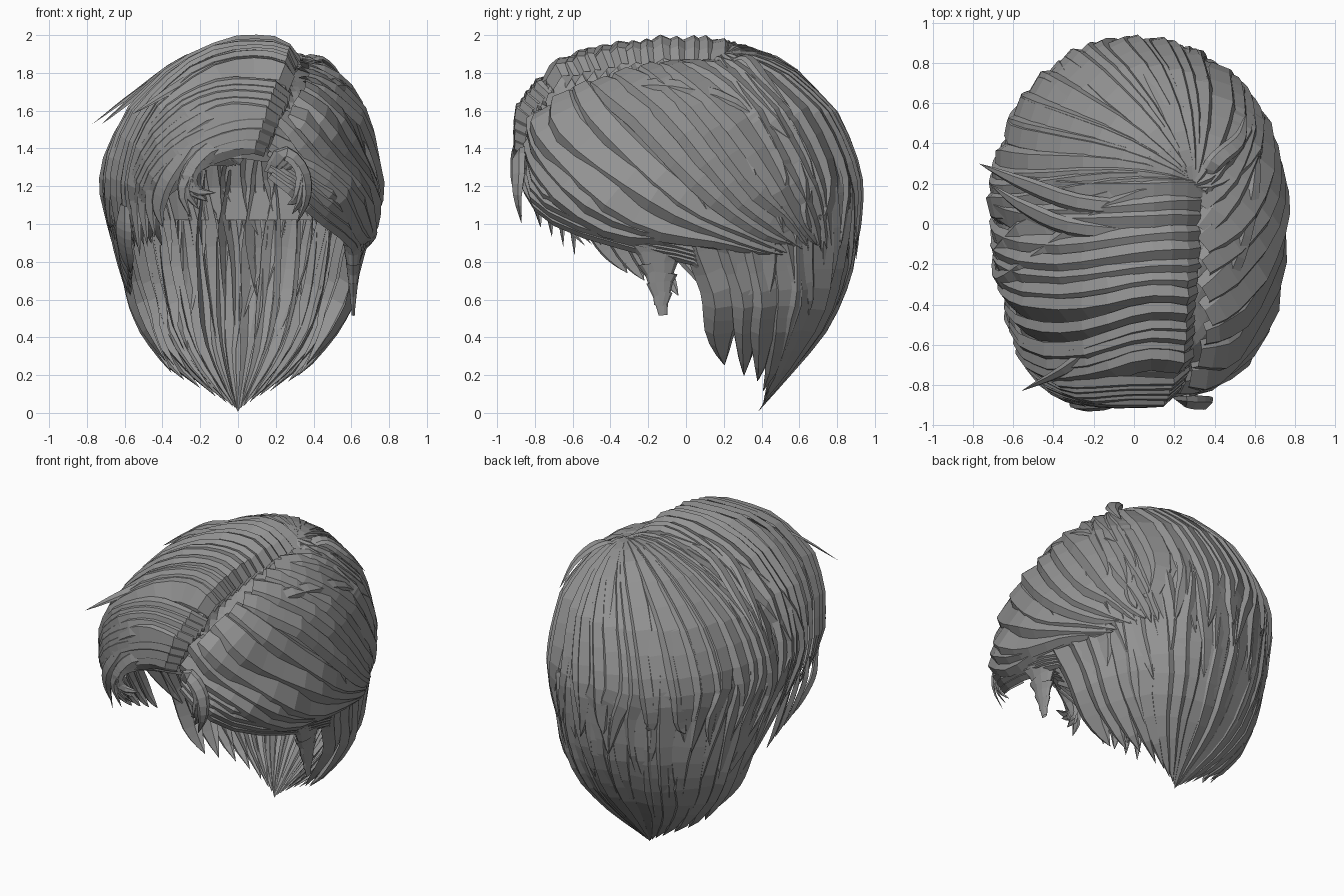
import bpy, bmesh, math, random
from mathutils import Vector, Matrix
from mathutils.bvhtree import BVHTree

if "Cube" in bpy.data.objects:
    bpy.data.objects.remove(bpy.data.objects["Cube"])

random.seed(4)
R = random.uniform
hair = bpy.data.materials.new("hair_grey")
hair.diffuse_color = (0.29, 0.29, 0.29, 1)
hair.use_nodes = True
hair.node_tree.nodes["Principled BSDF"].inputs["Base Color"].default_value = hair.diffuse_color

# Head volume by height: z, left, right, front, back
ROWS = [(0, 0, 0, .38, .38), (.2, -.35, .34, .1, .55), (.4, -.5, .5, -.1, .72),
        (.6, -.59, .61, -.3, .83), (.8, -.64, .65, -.55, .9), (1, -.69, .72, -.8, .92),
        (1.2, -.73, .75, -.91, .93), (1.4, -.69, .73, -.93, .88), (1.6, -.58, .69, -.92, .79),
        (1.8, -.38, .54, -.76, .61), (1.9, -.22, .4, -.55, .46), (1.97, -.05, .22, -.2, .26),
        (2, .08, .08, .05, .05)]
# Hairline: y and the lowest z kept
EDGE = [(-1, 1.42), (-.8, 1.32), (-.45, 1.08), (-.2, 1), (1, 1)]
CENTRE = Vector((0, .05, 1))


def clamp(x):
    return min(max(x, 0), 1)


def table(rows, x):
    x = min(max(x, rows[0][0]), rows[-1][0])
    for a, b in zip(rows, rows[1:]):
        if x <= b[0]:
            f = (x - a[0]) / (b[0] - a[0])
            return [p + (q - p) * f for p, q in zip(a[1:], b[1:])]


def shell(deg, z):
    """Point on the head volume at a heading (0 right, 90 back) and height."""
    l, r, f, b = table(ROWS, z)
    c, s = math.cos(math.radians(deg)), math.sin(math.radians(deg))
    up = clamp((z - .9) / .3)
    n = 2.6 + (.9 if c < 0 else .1) * up if s < 0 else 2.15
    x = (r - l) / 2 * math.copysign(abs(c) ** (2 / n), c)
    if c < 0 and s < 0:
        x *= 1 - .12 * clamp(-3 * s) * up
    return Vector(((l + r) / 2 + x, (f + b) / 2 + (b - f) / 2 * math.copysign(abs(s) ** (2 / n), s), z))


def normal(p):
    return Vector((p.x / .55, p.y / .85, (p.z - 1.05) / .9)).normalized()


def dent(p):
    """Parting groove, slanting down the front, and the lower volume right of it."""
    px = .34 - .2 * clamp((1.75 - p.z) / .45)
    groove = .05 * math.exp(-((p.x - px) / .055) ** 2) * clamp((.25 - p.y) / .15)
    right = .085 * clamp((p.x - px + .06) / .14) * clamp((.1 - p.y) / .6)
    return (groove + right) * clamp((p.z - 1.15) / .25)


def finish(bm, name):
    me = bpy.data.meshes.new(name)
    bm.to_mesh(me)
    bm.free()
    me.materials.append(hair)
    ob = bpy.data.objects.new(name, me)
    bpy.context.collection.objects.link(ob)


# Guide volume, also used for the scalp shell
N, M = 64, 44
grid = [shell(360 * j / N, 2 * math.sin(math.pi / 2 * i / M)) for i in range(M + 1) for j in range(N)]
quads = [(i * N + j, i * N + (j + 1) % N, (i + 1) * N + (j + 1) % N, (i + 1) * N + j)
         for i in range(M) for j in range(N)]
tree = BVHTree.FromPolygons(grid, quads)

bm = bmesh.new()
vs = [bm.verts.new(p - normal(p) * (.05 + dent(p))) for p in grid]
for q in quads:
    c = sum((grid[k] for k in q), Vector()) / 4
    if c.z > table(EDGE, c.y)[0]:
        bm.faces.new([vs[k] for k in q])
bmesh.ops.remove_doubles(bm, verts=bm.verts, dist=.0005)
bmesh.ops.delete(bm, geom=[v for v in bm.verts if not v.link_faces], context='VERTS')
finish(bm, "scalp_shell")


def spline(g, t):
    g = [g[0] * 2 - g[1]] + g + [g[-1] * 2 - g[-2]]
    x = t * (len(g) - 3)
    i = min(int(x), len(g) - 4)
    u = x - i
    a, b, c, d = g[i:i + 4]
    return .5 * (2 * b + (c - a) * u + (2 * a - 5 * b + 4 * c - d) * u * u + (3 * b - a - 3 * c + d) * u ** 3)


def lock(bm, guide, w, off0=0, off1=0, tilt=.2, root=.5, free=False, seg=11):
    """Ridged ribbon tapering to a point; it hugs the head unless free."""
    pts, nor = [], []
    for i in range(seg + 1):
        p = spline([Vector(g) for g in guide], i / seg)
        if not free:
            hit = tree.ray_cast(CENTRE, (p - CENTRE).normalized())[0]
            p = hit if hit else p
            p = p + normal(p) * (off0 + (off1 - off0) * i / seg - .025 - dent(p))
        pts.append(p)
        nor.append(normal(p))
    prev = None
    for i in range(seg):
        t = i / seg
        tan = (pts[i + 1] - pts[max(i - 1, 0)]).normalized()
        side = tan.cross(nor[i]).normalized()
        wt = w * min(1, root + 2.2 * t) * min(1, (1 - t) / .42) ** .8
        row = [bm.verts.new(pts[i] + side * u * wt + nor[i] * wt * (h + tilt * u))
               for u, h in ((-1, -.35), (-.6, .08), (.55, .1), (1, -.4))]
        if prev:
            for j in range(3):
                bm.faces.new((prev[j], prev[j + 1], row[j + 1], row[j]))
        prev = row
    tip = bm.verts.new(pts[-1])
    for j in range(3):
        bm.faces.new((prev[j], prev[j + 1], tip))


# Nape: long lowest layer meeting in a point, its front edges reaching past the ears
bm = bmesh.new()
for i in range(19):
    u = 1 - 2 * i / 18
    h = lambda ext, j=0: 90 - u * (90 + ext * abs(u) ** 3) + R(-j, j)
    lock(bm, [shell(h(0), 1.3), shell(h(0), .9), shell(h(2), .6), shell(h(10, 2), .4 if abs(u) > .5 else .3),
              shell(h(18, 2), .002 + .23 * u * u + R(0, .04) * abs(u))],
         R(.105, .13), -.01, .022, R(-.2, .2))
finish(bm, "nape_locks")

# Middle layer
bm = bmesh.new()
for i in range(16):
    a = 6 + 178 * i / 15
    lock(bm, [shell(a, 1.55), shell(a, 1.2), shell(a + R(-4, 4), .85), shell(a + R(-6, 6), R(.32, .6))],
         R(.085, .12), -.01, .02, R(-.25, .25))
finish(bm, "middle_locks")

# Crown: locks fanning out from the end of the parting, in two overlapping layers
bm = bmesh.new()
crown = Vector((.29, .2, 1.88))
for layer, (n, lo, w) in enumerate(((15, .66, .12), (13, .8, .08))):
    for i in range(n):
        a = 38 + 150 * (i + .5 * layer) / (n - .5) + R(-2, 2)
        b = a + R(-6, 3)
        lock(bm, [crown, crown.lerp(shell(a - 10, 1.72), .5) + Vector((0, 0, .08)), shell(a - 4, 1.65),
                  shell(a + 1, 1.3), shell(b, 1.05), shell(b + R(-6, 4), lo + R(0, .25))],
             w * R(.85, 1.15), .012 * layer, .015 + .015 * layer, R(.15, .35), .25, seg=14)
finish(bm, "crown_locks")

# Left sweep: over the top from the parting, slanting forward, then down the left side
bm = bmesh.new()
for i in range(13):
    k = i / 12
    y0, y1 = -.78 + .95 * k, -.9 + 1.1 * k + R(-.03, .03)
    lock(bm, [(.34, y0, 1.85), (.03, (y0 * 2 + y1) / 3 - .03, 1.97), (-.4, y1 - .05, 1.72),
              (-.67, y1 + .03, 1.32), (-.68, y1 + .18, R(.82, 1))],
         R(.07, .105), R(0, .015), .015, R(.25, .45), .7, seg=15)
finish(bm, "left_sweep_locks")

# Right sweep: from the parting down and back
bm = bmesh.new()
front = [(.2, -.84, 1.46), (.45, -.76, 1.27), (.64, -.42, 1.02), (.7, .05, .93), (.7, .42, .84)]
rear = [(.32, .18, 1.88), (.46, .46, 1.68), (.5, .7, 1.35), (.46, .78, 1.1), (.42, .8, .88)]
for i in range(12):
    k = i / 11
    g = [Vector(a).lerp(Vector(b), k) + Vector((0, R(-.02, .02), R(-.03, .03)))
         for a, b in zip(front, rear)]
    g[0].x = .2 + .13 * min(1, 2.5 * k)
    lock(bm, g, R(.08, .115), .012, .022, R(.2, .4), .7, seg=14)
# Locks above the right ear
for i in range(4):
    d = .045 * i
    lock(bm, [(.2, -.87, 1.42 - d), (.46, -.72, 1.2 - d), (.64, -.25, .97 - d / 2),
              (.68, .08, .86 - d / 2), (.62, .25 - d / 2, .55)], .065, 0, .01, .3, .7)
finish(bm, "right_sweep_locks")

# Fringe swept left across the forehead, with a few tips hanging free
bm = bmesh.new()
for i in range(8):
    k = i / 7
    lock(bm, [(.15 + .17 * k, -.82, 1.38 + .36 * k), (-.06, -.9, 1.43 + .36 * k), (-.31 - .06 * k, -.86, 1.31 + .3 * k),
              (-.45 - .16 * k, -.7 + .06 * k, 1.1 + .14 * k), (-.47 - .17 * k, -.62 + .2 * k, .84 + R(0, .14))],
         R(.07, .09), .012 * k, .005, R(.25, .4), .45, seg=14)
for i in range(4):
    lock(bm, [(-.25 - .07 * i, -.9 + .05 * i, 1.42), (-.38 - .05 * i, -.86 + .06 * i, 1.25),
              (-.43 - .04 * i, -.8 + .06 * i, 1.1), (-.4 - .04 * i, -.77 + .06 * i, .98 - .05 * i)], .05, free=True)
finish(bm, "fringe_locks")

# Small curls hanging over the forehead
bm = bmesh.new()
for i in range(4):
    d = .045 * i
    lock(bm, [(.02 - d / 2, -.82, 1.33), (-.1 - d / 2, -.9, 1.42 - d / 2), (-.22 - d / 3, -.92, 1.34 - d / 2),
              (-.3 + d / 2, -.91, 1.18), (-.25 + d, -.88, 1.03 + d)], .045, free=True)
for i in range(3):
    d = .05 * i
    lock(bm, [(.16 + d / 2, -.82, 1.27), (.25 + d / 2, -.89, 1.38 - d / 3), (.35, -.9, 1.29 - d / 3),
              (.37 - d / 2, -.9, 1.14), (.31 - d / 2, -.87, 1 + d)], .045, free=True)
finish(bm, "forehead_curls")

# Loose strands standing off the surface
bm = bmesh.new()
for g in ([(.15, .08, 1.97), (-.25, .1, 1.9), (-.55, .2, 1.7), (-.77, .3, 1.53)],
          [(.1, -.05, 1.97), (-.3, -.02, 1.87), (-.55, .08, 1.68), (-.72, .2, 1.53)],
          [(.33, -.2, 1.85), (.02, -.45, 1.9), (-.3, -.7, 1.75), (-.56, -.83, 1.58)],
          [(.33, .2, 1.85), (.42, .32, 1.89), (.53, .42, 1.78), (.56, .55, 1.62)],
          [(.35, -.5, 1.66), (.52, -.2, 1.75), (.61, .2, 1.68), (.6, .55, 1.45)]):
    lock(bm, g, .045, free=True)
finish(bm, "loose_strands")

# Sideburns: stacked ringlet on the right, plain locks on the left
bm = bmesh.new()
for i in range(7):
    s = 1 - i / 8
    bmesh.ops.create_cone(bm, segments=10, radius1=.09 * s, radius2=.145 * s, depth=.075,
                          matrix=Matrix.Translation((.61, -.15 + .004 * i, .86 - .051 * i))
                          @ Matrix.Rotation(.12 * (-1) ** i, 4, 'X') @ Matrix.Diagonal((.38, 1, 1, 1)))
for i in range(4):
    y = -.48 + .09 * i
    lock(bm, [(-.61, y - .05, 1.1), (-.62, y, .95), (-.6, y + .1, .82 - .03 * i),
              (-.57, y + .17, .74 - .04 * i)], .06, free=True)
finish(bm, "sideburns")
